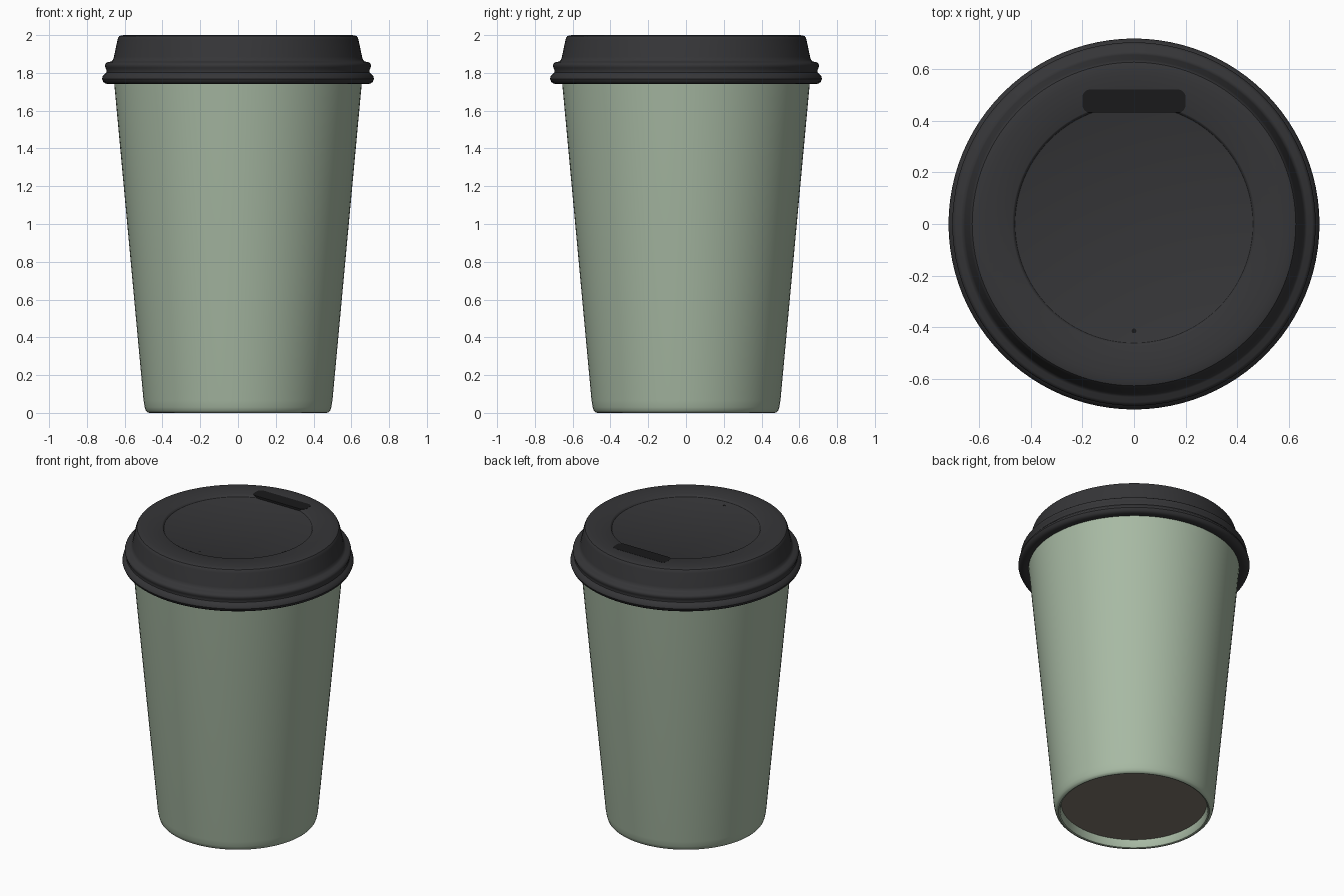
import bpy, bmesh, math

if "Cube" in bpy.data.objects:
    bpy.data.objects.remove(bpy.data.objects["Cube"])

SEGMENTS = 96


def material(name, colour):
    m = bpy.data.materials.new(name)
    m.diffuse_color = (*colour, 1)
    m.use_nodes = True
    m.node_tree.nodes["Principled BSDF"].inputs["Base Color"].default_value = m.diffuse_color
    return m


def finish(name, bm, mat):
    bmesh.ops.remove_doubles(bm, verts=bm.verts, dist=1e-5)
    bmesh.ops.recalc_face_normals(bm, faces=bm.faces)
    mesh = bpy.data.meshes.new(name)
    bm.to_mesh(mesh)
    bm.free()
    mesh.materials.append(mat)
    ob = bpy.data.objects.new(name, mesh)
    bpy.context.collection.objects.link(ob)
    bpy.ops.object.select_all(action='DESELECT')
    ob.select_set(True)
    bpy.context.view_layer.objects.active = ob
    bpy.ops.object.shade_smooth_by_angle(angle=math.radians(35))
    return ob


def lathe(name, profile, mat):
    """Revolve a list of (radius, height) points around z."""
    bm = bmesh.new()
    verts = [bm.verts.new((r, 0, z)) for r, z in profile]
    edges = [bm.edges.new(pair) for pair in zip(verts, verts[1:])]
    bmesh.ops.spin(bm, geom=verts + edges, axis=(0, 0, 1), cent=(0, 0, 0),
                   angle=math.tau, steps=SEGMENTS, use_merge=True)
    return finish(name, bm, mat)


def extrude_outline(name, outline, z0, z1, mat):
    """Solid prism between two heights from a list of (x, y) points."""
    bm = bmesh.new()
    face = bm.faces.new([bm.verts.new((x, y, z0)) for x, y in outline])
    top = bmesh.ops.extrude_face_region(bm, geom=[face])["geom"]
    bmesh.ops.translate(bm, vec=(0, 0, z1 - z0),
                        verts=[g for g in top if isinstance(g, bmesh.types.BMVert)])
    return finish(name, bm, mat)


def rounded_rect(cx, cy, w, h, r, steps=6):
    pts = []
    for i, (sx, sy) in enumerate([(1, 1), (-1, 1), (-1, -1), (1, -1)]):
        for k in range(steps + 1):
            a = math.pi / 2 * (i + k / steps)
            pts.append((cx + sx * (w / 2 - r) + r * math.cos(a),
                        cy + sy * (h / 2 - r) + r * math.sin(a)))
    return pts


green = material("sage_paper", (0.39, 0.49, 0.37))
black = material("lid_plastic", (0.036, 0.036, 0.039))
dark = material("opening_dark", (0.010, 0.010, 0.011))
brown = material("base_board", (0.22, 0.19, 0.155))

# tapered paper wall with a rounded foot and recessed underside
lathe("cup_wall", [(0.453, 0.055), (0.457, 0.012), (0.462, 0.003), (0.47, 0),
                   (0.48, 0.003), (0.488, 0.012), (0.494, 0.03), (0.5, 0.065),
                   (0.655, 1.74), (0.662, 1.80), (0.645, 1.80), (0.64, 1.74),
                   (0.485, 0.075)], green)

# base disc set up inside the foot
lathe("cup_base", [(0, 0.055), (0.458, 0.055), (0.485, 0.075), (0, 0.075)], brown)

# lid: skirt with two beads, sloped collar, flat rim and shallow sunken centre
lathe("lid", [(0.656, 1.745), (0.68, 1.741), (0.70, 1.743), (0.713, 1.752),
              (0.72, 1.768), (0.717, 1.782), (0.706, 1.793), (0.697, 1.803),
              (0.696, 1.815), (0.702, 1.827), (0.705, 1.838), (0.702, 1.848),
              (0.692, 1.856), (0.672, 1.86), (0.662, 1.868), (0.657, 1.885),
              (0.638, 1.975), (0.634, 1.987), (0.628, 1.995), (0.615, 1.999),
              (0.59, 2.0), (0.472, 2.0), (0.468, 1.998), (0.462, 1.988),
              (0.457, 1.986), (0, 1.986)], black)

# sip opening at the back of the lid and small vent opposite
extrude_outline("sip_opening", rounded_rect(0, 0.477, 0.40, 0.09, 0.03), 1.97, 2.001, dark)
extrude_outline("vent_hole", rounded_rect(0, -0.415, 0.018, 0.018, 0.0089), 1.975, 1.987, dark)
